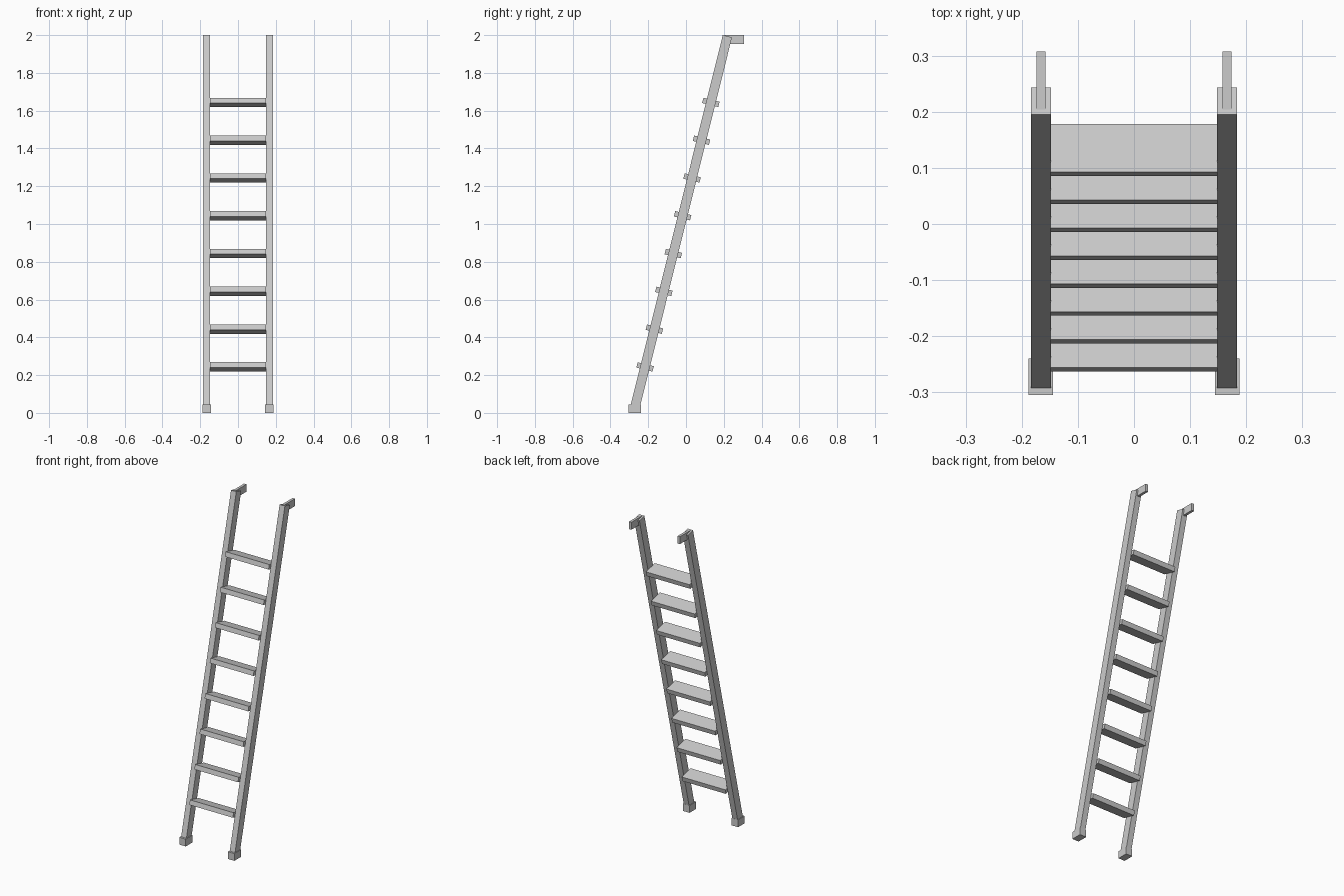
import bpy
import math
from mathutils import Vector

default_cube = bpy.data.objects.get("Cube")
if default_cube:
    bpy.data.objects.remove(default_cube, do_unlink=True)

# One plain grey for the whole ladder
grey = bpy.data.materials.new("light_grey")
grey.use_nodes = True
colour = (0.6, 0.6, 0.6, 1)
grey.diffuse_color = colour
grey.node_tree.nodes["Principled BSDF"].inputs["Base Color"].default_value = colour

LEAN = math.atan(0.249)
AXIS = Vector((0, math.sin(LEAN), math.cos(LEAN)))
TOP = Vector((0, 0.219, 1.994))     # middle of the rail tops
RAIL_X = 0.166
RAIL_LENGTH = 2.03
TREADS = 8


def box(name, centre, size, lean=0.0):
    bpy.ops.mesh.primitive_cube_add(size=1, location=centre, rotation=(-lean, 0, 0))
    obj = bpy.context.object
    obj.name = name
    obj.scale = size
    obj.data.materials.append(grey)
    return obj


def axis_at(z):
    """Point on the leaning centre line at height z."""
    return TOP + AXIS * ((z - TOP.z) / AXIS.z)


# Rails, feet and top hooks on both sides
for side, sign in (("left", 1), ("right", -1)):
    x = sign * RAIL_X
    rail_centre = TOP - AXIS * (RAIL_LENGTH / 2)
    rail_centre.x = x
    box(side + "_rail", rail_centre, (0.036, 0.05, RAIL_LENGTH), LEAN)
    box(side + "_foot", (x, -0.272, 0.0225), (0.044, 0.065, 0.045))
    box(side + "_hook", (x, 0.256, 1.977), (0.016, 0.103, 0.046))

# Treads set square to the rails
for i in range(TREADS):
    box(f"tread_{i + 1}", axis_at(0.2435 + 0.2 * i), (0.298, 0.088, 0.029), LEAN)
